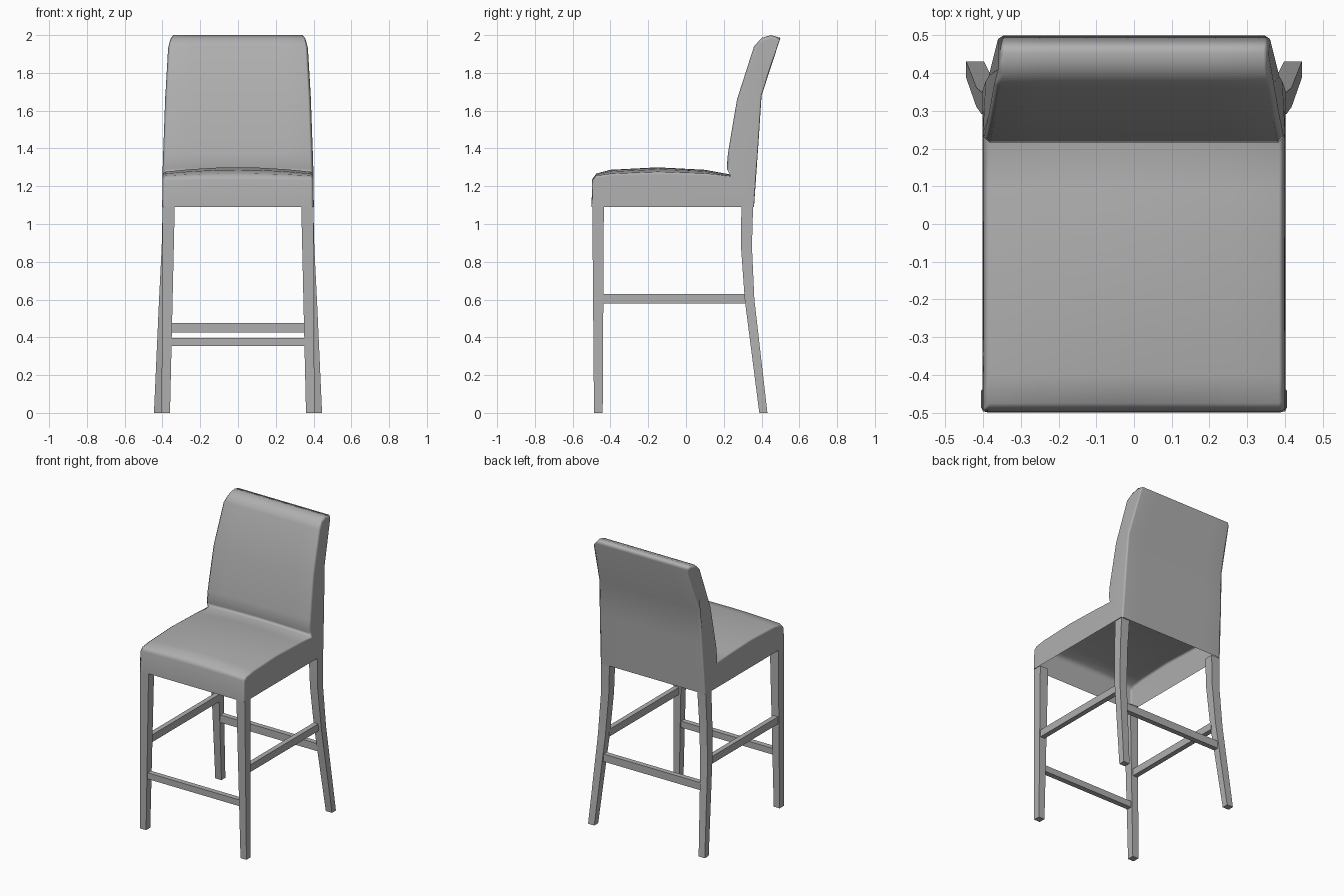
import bpy, bmesh, math

if "Cube" in bpy.data.objects:
    bpy.data.objects.remove(bpy.data.objects["Cube"])

grey = bpy.data.materials.new("mid_grey")
grey.diffuse_color = (0.43, 0.43, 0.43, 1)
grey.use_nodes = True
grey.node_tree.nodes["Principled BSDF"].inputs["Base Color"].default_value = grey.diffuse_color


def finish(name, bm, smooth=None):
    bmesh.ops.recalc_face_normals(bm, faces=bm.faces)
    me = bpy.data.meshes.new(name)
    bm.to_mesh(me)
    bm.free()
    me.materials.append(grey)
    ob = bpy.data.objects.new(name, me)
    bpy.context.collection.objects.link(ob)
    if smooth:
        bpy.ops.object.select_all(action='DESELECT')
        ob.select_set(True)
        bpy.context.view_layer.objects.active = ob
        bpy.ops.object.shade_smooth_by_angle(angle=math.radians(smooth))
    return ob


def half_width(z):
    pts = [(1.0, 0.402), (1.27, 0.40), (1.68, 0.385), (1.94, 0.37), (2.01, 0.355)]
    for (z0, w0), (z1, w1) in zip(pts, pts[1:]):
        if z <= z1:
            return w0 + (w1 - w0) * (z - z0) / (z1 - z0)
    return pts[-1][1]


# Upholstered seat and backrest: one shell, open underneath
# side profile: y, z, crown drop at sides, edge rounding dy, dz
profile = [
    (-0.50, 1.09, 0, 0.004, 0), (-0.497, 1.235, 0.005, 0.006, -0.005),
    (-0.475, 1.267, 0.012, 0.006, -0.01), (-0.40, 1.287, 0.022, 0, -0.01),
    (-0.15, 1.30, 0.025, 0, -0.01), (0.10, 1.287, 0.02, 0, -0.01),
    (0.235, 1.262, 0.008, 0.008, -0.005), (0.216, 1.30, 0.008, 0.015, 0),
    (0.222, 1.375, 0, 0.015, 0), (0.27, 1.66, 0, 0.015, 0),
    (0.36, 1.94, 0, 0.014, -0.008), (0.40, 1.985, 0, 0.01, -0.016),
    (0.45, 2.0, 0, 0, -0.02), (0.50, 1.985, 0, -0.01, -0.016),
    (0.40, 1.68, 0, -0.008, 0), (0.385, 1.45, 0, -0.008, 0),
    (0.36, 1.09, 0, -0.006, 0)]
bm = bmesh.new()
columns = []
for f in (-1, -0.96, -0.65, -0.3, 0, 0.3, 0.65, 0.96, 1):
    col = []
    for y, z, drop, dy, dz in profile:
        edge = 1 if abs(f) == 1 else 0
        col.append(bm.verts.new((f * half_width(z), y + edge * dy,
                                 z - drop * f * f + edge * dz)))
    columns.append(col)
for a, b in zip(columns, columns[1:]):
    for i in range(len(profile) - 1):
        bm.faces.new((a[i], a[i + 1], b[i + 1], b[i]))
bm.faces.new(columns[0])
bm.faces.new(columns[-1])
shell = finish("upholstered_seat_and_back", bm, 120)
# weight shading by face area so the broad faces stay flat and the edges blend
shell.modifiers.new("soft_edges", 'WEIGHTED_NORMAL')


# Legs: rectangular sections (z, x inner, x outer, y front, y back)
def leg(name, sections, side):
    bm = bmesh.new()
    rings = []
    for z, x0, x1, y0, y1 in sections:
        rings.append([bm.verts.new((side * x, y, z))
                      for x, y in ((x0, y0), (x1, y0), (x1, y1), (x0, y1))])
    for a, b in zip(rings, rings[1:]):
        for i in range(4):
            j = (i + 1) % 4
            bm.faces.new((a[i], a[j], b[j], b[i]))
    bm.faces.new(rings[0])
    bm.faces.new(rings[-1])
    finish(name, bm, 30)


front = [(0, 0.36, 0.405, -0.487, -0.441), (1.09, 0.335, 0.399, -0.496, -0.435)]
back = [(0, 0.398, 0.445, 0.388, 0.431), (0.60, 0.362, 0.418, 0.311, 0.362),
        (0.88, 0.345, 0.404, 0.291, 0.349), (1.09, 0.335, 0.399, 0.293, 0.355)]


def box(name, lo, hi):
    bm = bmesh.new()
    bmesh.ops.create_cube(bm, size=1)
    for v in bm.verts:
        v.co = [(l + h) / 2 + c * (h - l) for c, l, h in zip(v.co, lo, hi)]
    finish(name, bm)


# Legs and side stretchers, left and right
for side, label in ((-1, "left"), (1, "right")):
    leg("front_leg_" + label, front, side)
    leg("back_leg_" + label, back, side)
    xc = side * 0.378
    box("side_stretcher_" + label, (xc - 0.017, -0.445, 0.58), (xc + 0.017, 0.32, 0.63))

# Front and back stretchers
box("front_stretcher", (-0.36, -0.483, 0.353), (0.36, -0.447, 0.396))
box("back_stretcher", (-0.38, 0.335, 0.425), (0.38, 0.37, 0.477))
